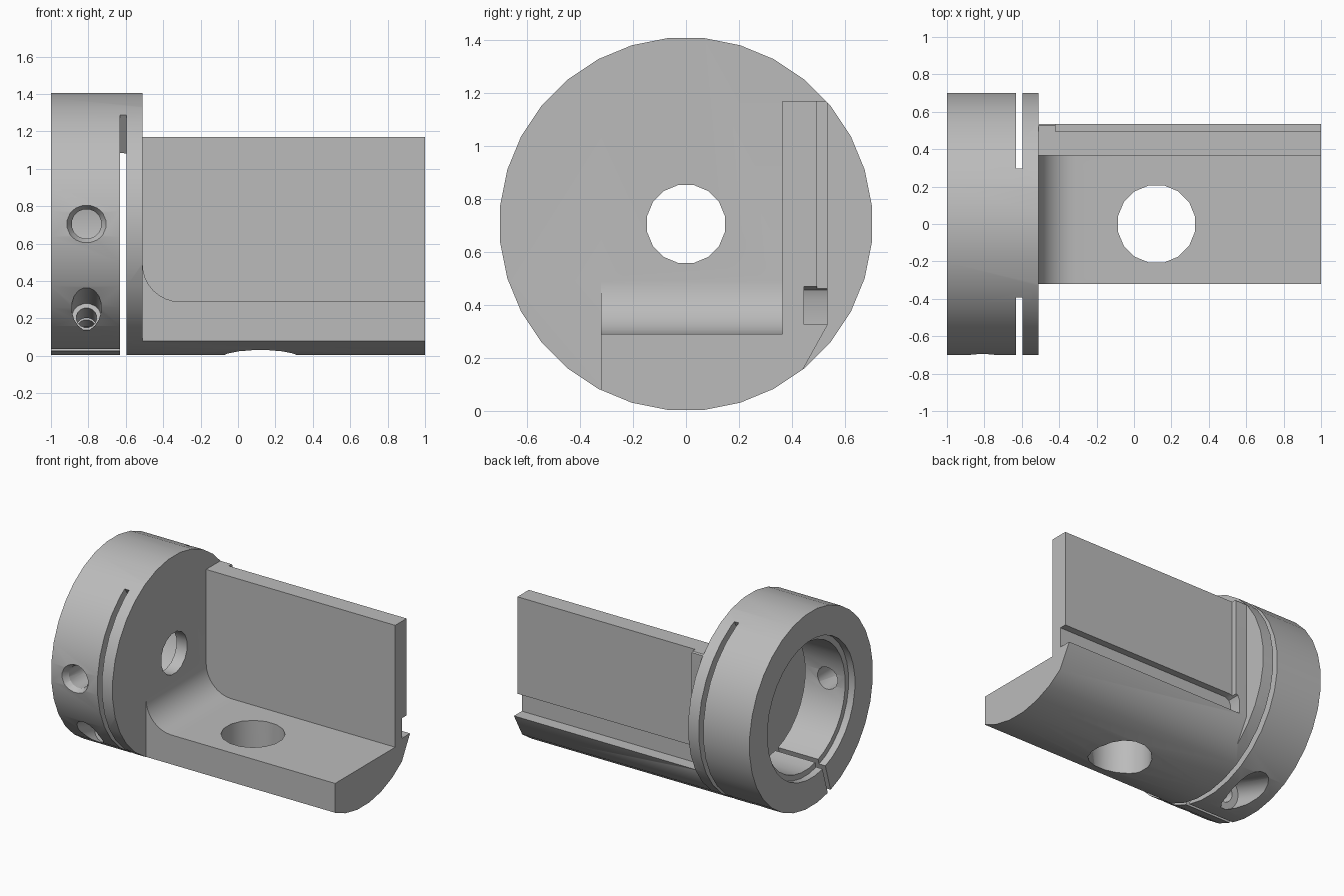
import bpy, bmesh
from math import sin, cos, pi, radians
from mathutils import Vector, Matrix

old = bpy.data.objects.get("Cube")
if old:
    bpy.data.objects.remove(old, do_unlink=True)

R = 0.705             # outer radius of the ring, also the axis height
SHOULDER = -0.51      # x where the ring ends and the bracket begins
AXIS_X, AXIS_Y = 0, 1


def to_object(name, bm):
    bmesh.ops.recalc_face_normals(bm, faces=bm.faces)
    mesh = bpy.data.meshes.new(name)
    bm.to_mesh(mesh)
    bm.free()
    ob = bpy.data.objects.new(name, mesh)
    bpy.context.collection.objects.link(ob)
    return ob


def prism(name, points, axis, a, b):
    """Extrude a 2D outline along x (outline in y,z) or y (outline in x,z)."""
    bm = bmesh.new()
    place = (lambda p: (a, p[0], p[1])) if axis == AXIS_X else (lambda p: (p[0], a, p[1]))
    face = bm.faces.new([bm.verts.new(place(p)) for p in points])
    out = bmesh.ops.extrude_face_region(bm, geom=[face])
    move = Vector((b - a, 0, 0)) if axis == AXIS_X else Vector((0, b - a, 0))
    verts = [g for g in out["geom"] if isinstance(g, bmesh.types.BMVert)]
    bmesh.ops.translate(bm, verts=verts, vec=move)
    return to_object(name, bm)


def rod(name, start, end, r1, r2=None, sides=16):
    """Cylinder or cone between two points."""
    start, end = Vector(start), Vector(end)
    d = end - start
    m = (Matrix.Translation((start + end) / 2)
         @ d.to_track_quat('Z', 'Y').to_matrix().to_4x4()
         @ Matrix.Rotation(pi / sides, 4, 'Z'))
    bm = bmesh.new()
    bmesh.ops.create_cone(bm, cap_ends=True, segments=sides, radius1=r1,
                          radius2=r1 if r2 is None else r2, depth=d.length, matrix=m)
    return to_object(name, bm)


def box(name, x, y, z):
    return prism(name, [(y[0], z[0]), (y[1], z[0]), (y[1], z[1]), (y[0], z[1])], AXIS_X, *x)


def polar(r, degrees):
    """Point in the y,z plane, measured from the top towards the back."""
    a = radians(degrees)
    return (r * sin(a), R + r * cos(a))


def arc(r, first, last, steps):
    return [polar(r, first + (last - first) * i / steps) for i in range(steps + 1)]


def cut(body, cutter):
    cutter.hide_render = True
    mod = body.modifiers.new("cut", 'BOOLEAN')
    mod.operation, mod.solver, mod.object = 'DIFFERENCE', 'EXACT', cutter
    bpy.context.view_layer.objects.active = body
    bpy.ops.object.modifier_apply(modifier=mod.name)
    bpy.data.objects.remove(cutter, do_unlink=True)


# Round bar that everything is machined from
body = rod("clamp_bracket", (-1, 0, R), (1, 0, R), R, sides=32)
tail = (SHOULDER, 1.2)

# Bracket: front flat, open interior with a filleted inner corner, wall top and back
cut(body, box("front_cut", tail, (-1, -0.32), (-0.2, 1.6)))
FLOOR, FILLET = 0.29, 0.2
fillet = [(SHOULDER + FILLET * (1 - cos(a)), FLOOR + FILLET * (1 - sin(a)))
          for a in [pi / 2 * i / 8 for i in range(9)]]
cut(body, prism("interior_cut", fillet + [(1.2, FLOOR), (1.2, 1.6), (SHOULDER, 1.6)],
                AXIS_Y, -1, 0.365))
cut(body, box("wall_top_cut", tail, (0.2, 1), (1.17, 1.6)))
cut(body, box("wall_back_cut", tail, (0.535, 1), (-0.2, 1.6)))
cut(body, prism("lower_chamfer", [(0.4, 0.082), (0.575, 0.397), (0.9, 0.3), (0.7, -0.1)],
                AXIS_X, *tail))

# Recessed back face with an undercut groove above the lip
cut(body, box("back_recess", (-0.42, 1.2), (0.495, 1), (0.33, 1.4)))
groove = [(-0.45, 0.325), (1.2, 0.325), (1.2, 0.47), (-0.40, 0.47), (-0.435, 0.455), (-0.45, 0.42)]
cut(body, prism("groove", groove, AXIS_Y, 0.445, 1))

# Hole through the floor, and hole through the end plate
cut(body, rod("floor_hole", (0.12, 0, -0.2), (0.12, 0, 0.6), 0.21))
cut(body, rod("plate_hole", (-0.8, 0, R), (-0.3, 0, R), 0.15))

# Ring bore with a shallow step at the mouth
cut(body, rod("bore", (-1.2, 0, R), (-0.61, 0, R), 0.46, sides=32))
cut(body, rod("bore_step", (-1.2, 0, R), (-0.95, 0, R), 0.5, sides=32))

# Relief slot around the ring, leaving a bridge at the top
slot = arc(0.9, 25, 326, 28) + arc(0.455, 326, 385, 8)
cut(body, prism("relief_slot", slot, AXIS_X, -0.63, -0.595))

# Radial clamp slit, near the bottom towards the front
tilt = radians(17)
out = Vector((0, -sin(tilt), -cos(tilt)))
side = Vector((0, cos(tilt), -sin(tilt)))
centre = Vector((0, 0, R))
corners = [centre + out * r + side * w
           for r, w in ((0.4, -0.017), (0.4, 0.017), (0.85, 0.017), (0.85, -0.017))]
cut(body, prism("clamp_slit", [(c.y, c.z) for c in corners], AXIS_X, -1.2, -0.61))

# Stepped clamp screw hole across the slit
mid = centre + out * 0.585 + Vector((-0.81, 0, 0))
for name, a, b, r in (("screw_hole", -0.8, 0.8, 0.055),
                      ("screw_thread", -0.8, -0.2, 0.08),
                      ("screw_head_pocket", 0.14, 0.8, 0.105)):
    cut(body, rod(name, mid + side * a, mid + side * b, r))

# Countersunk set screw hole in the front of the ring
cut(body, rod("set_screw_hole", (-0.81, -0.9, R), (-0.81, -0.2, R), 0.08))
cut(body, rod("countersink", (-0.81, -0.74, R), (-0.81, -0.66, R), 0.128, 0.08))

# Grey metal
mat = bpy.data.materials.new("grey_metal")
mat.use_nodes = True
colour = (0.5, 0.5, 0.5, 1)
mat.diffuse_color = colour
mat.node_tree.nodes["Principled BSDF"].inputs["Base Color"].default_value = colour
body.data.materials.clear()
body.data.materials.append(mat)
for poly in body.data.polygons:
    poly.material_index = 0

bpy.ops.object.select_all(action='DESELECT')
body.select_set(True)
bpy.context.view_layer.objects.active = body
bpy.ops.object.shade_smooth_by_angle(angle=radians(30))
